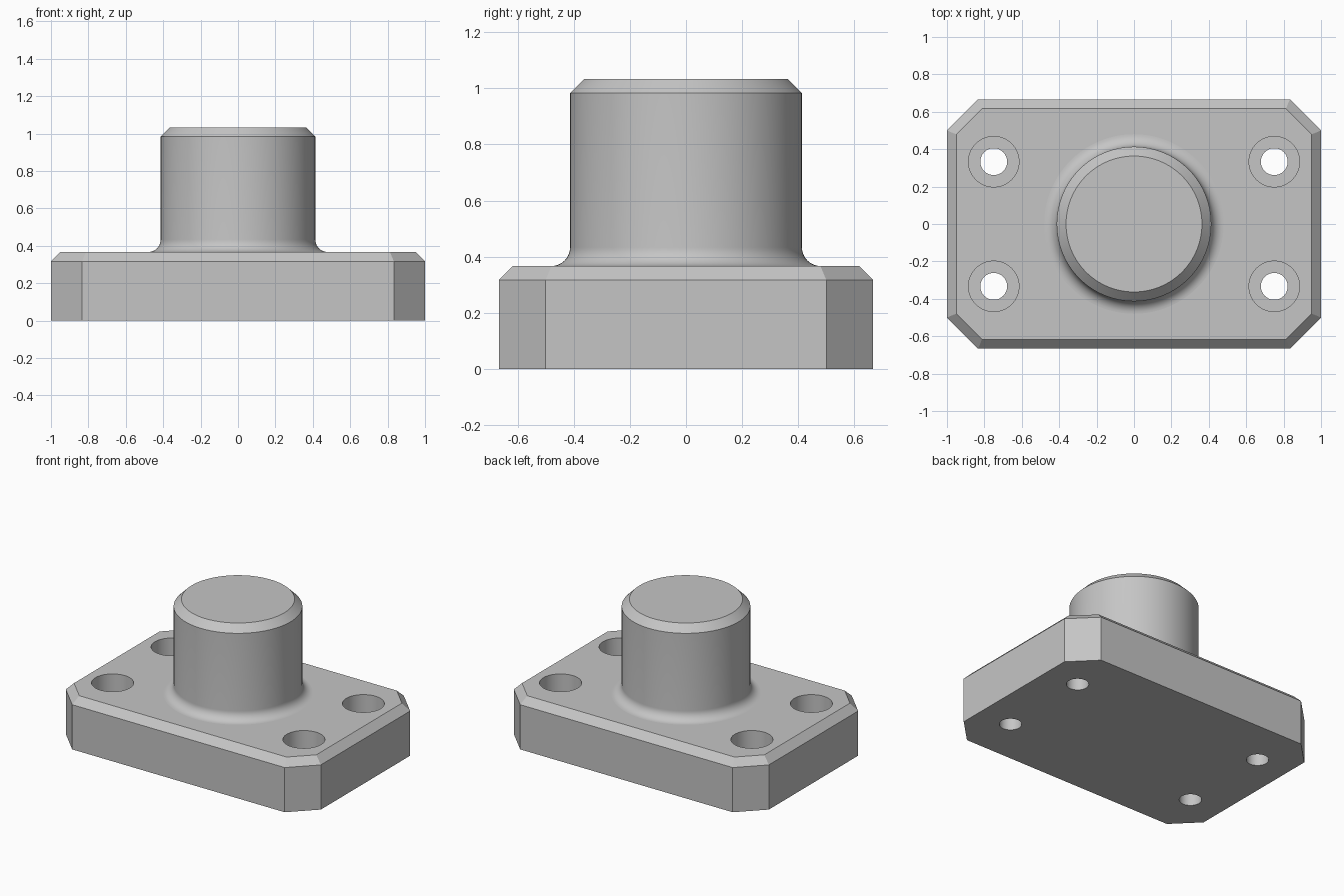
import bpy, bmesh, math

if "Cube" in bpy.data.objects:
    bpy.data.objects.remove(bpy.data.objects["Cube"])

HALF_X, HALF_Y, PLATE_H = 1.0, 0.6667, 0.3667
CORNER, CHAMFER = 0.1667, 0.05
BOSS_R, BOSS_TOP, FILLET = 0.4133, 1.0333, 0.0667
HOLE_X, HOLE_Y, HOLE_R = 0.75, 0.3333, 0.0717
BORE_R, BORE_DEPTH = 0.135, 0.1533

metal = bpy.data.materials.new("plain_grey")
metal.use_nodes = True
grey = (0.56, 0.56, 0.56, 1)
metal.diffuse_color = grey
metal.node_tree.nodes["Principled BSDF"].inputs["Base Color"].default_value = grey


def add_object(name, bm):
    bmesh.ops.recalc_face_normals(bm, faces=bm.faces)
    mesh = bpy.data.meshes.new(name)
    bm.to_mesh(mesh)
    bm.free()
    mesh.materials.append(metal)
    obj = bpy.data.objects.new(name, mesh)
    bpy.context.collection.objects.link(obj)
    return obj


def lathe(bm, profile, cx=0, cy=0, sides=96):
    """Closed solid of revolution from (radius, z) pairs, capped at both ends."""
    rings = []
    for r, z in profile:
        rings.append([bm.verts.new((cx + r * math.cos(2 * math.pi * i / sides),
                                    cy + r * math.sin(2 * math.pi * i / sides), z))
                      for i in range(sides)])
    for a, b in zip(rings, rings[1:]):
        for i in range(sides):
            j = (i + 1) % sides
            bm.faces.new((a[i], a[j], b[j], b[i]))
    bm.faces.new(rings[0][::-1])
    bm.faces.new(rings[-1])


def select_only(obj):
    bpy.ops.object.select_all(action='DESELECT')
    obj.select_set(True)
    bpy.context.view_layer.objects.active = obj


def smooth(obj):
    select_only(obj)
    bpy.ops.object.shade_smooth_by_angle(angle=math.radians(30))


# Base plate: block with cut corners and a chamfered top rim
bm = bmesh.new()
bmesh.ops.create_cube(bm, size=1)
for v in bm.verts:
    v.co = (v.co.x * 2 * HALF_X, v.co.y * 2 * HALF_Y, (v.co.z + 0.5) * PLATE_H)
upright = [e for e in bm.edges if abs(e.verts[0].co.z - e.verts[1].co.z) > 0.1]
bmesh.ops.bevel(bm, geom=upright, offset=CORNER, offset_type='OFFSET', segments=1, affect='EDGES')
rim = [e for e in bm.edges if all(v.co.z > PLATE_H - 0.001 for v in e.verts)]
bmesh.ops.bevel(bm, geom=rim, offset=CHAMFER, offset_type='OFFSET', segments=1, affect='EDGES')
plate = add_object("base_plate", bm)

# Counterbored screw holes
bm = bmesh.new()
floor = PLATE_H - BORE_DEPTH
for sx in (-1, 1):
    for sy in (-1, 1):
        lathe(bm, [(HOLE_R, -0.1), (HOLE_R, floor), (BORE_R, floor), (BORE_R, PLATE_H + 0.1)],
              sx * HOLE_X, sy * HOLE_Y, 64)
cutter = add_object("hole_cutter", bm)
cutter.hide_render = True
cut = plate.modifiers.new("screw_holes", 'BOOLEAN')
cut.operation, cut.solver, cut.object = 'DIFFERENCE', 'EXACT', cutter
select_only(plate)
bpy.ops.object.modifier_apply(modifier=cut.name)
bpy.data.objects.remove(cutter)
smooth(plate)

# Round boss with a filleted foot and chamfered top
STEPS = 10
profile = [(BOSS_R + FILLET, PLATE_H - 0.02)]
for i in range(STEPS + 1):
    a = math.pi / 2 * i / STEPS
    profile.append((BOSS_R + FILLET * (1 - math.sin(a)), PLATE_H + FILLET * (1 - math.cos(a))))
profile += [(BOSS_R, BOSS_TOP - CHAMFER), (BOSS_R - CHAMFER, BOSS_TOP)]
bm = bmesh.new()
lathe(bm, profile, sides=128)
smooth(add_object("round_boss", bm))
